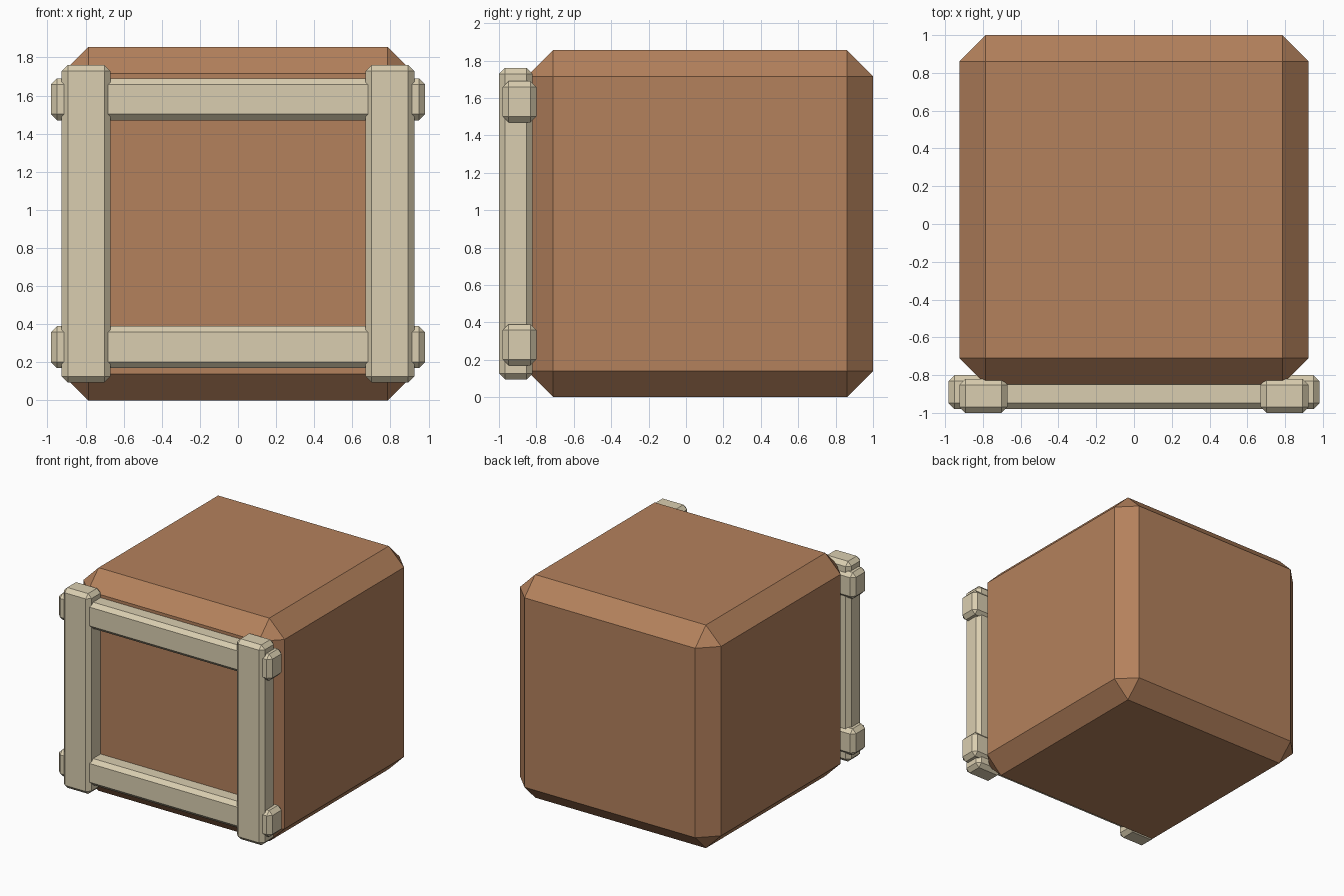
import bpy
import bmesh
from mathutils import Vector

default = bpy.data.objects.get("Cube")
if default:
    bpy.data.objects.remove(default, do_unlink=True)


def make_material(name, rgb):
    mat = bpy.data.materials.new(name)
    mat.use_nodes = True
    color = (*rgb, 1.0)
    mat.diffuse_color = color
    mat.node_tree.nodes["Principled BSDF"].inputs["Base Color"].default_value = color
    return mat


def chamfered_box(name, low, high, chamfer, mat):
    """Flat-shaded box between two corners with all edges chamfered."""
    low, high = Vector(low), Vector(high)
    size = high - low
    bm = bmesh.new()
    bmesh.ops.create_cube(bm, size=1.0)
    for v in bm.verts:
        v.co = Vector(c * s for c, s in zip(v.co, size))
    bmesh.ops.bevel(bm, geom=bm.edges[:], offset=chamfer, offset_type='OFFSET',
                    segments=1, profile=0.5, affect='EDGES')
    bmesh.ops.recalc_face_normals(bm, faces=bm.faces[:])
    mesh = bpy.data.meshes.new(name)
    bm.to_mesh(mesh)
    bm.free()
    mesh.materials.append(mat)
    obj = bpy.data.objects.new(name, mesh)
    obj.location = (low + high) / 2
    bpy.context.scene.collection.objects.link(obj)
    return obj


clay = make_material("clay_brown", (0.456, 0.22, 0.107))
cream = make_material("pale_wood", (0.70, 0.617, 0.434))

# Main block
chamfered_box("body", (-0.925, -0.85, 0), (0.925, 1.0, 1.855), 0.14, clay)

# Upright posts of the front frame
for side, x in (("right", -0.797), ("left", 0.797)):
    chamfered_box(f"{side}_post", (x - 0.128, -1.0, 0.095),
                  (x + 0.128, -0.82, 1.76), 0.032, cream)

# Cross rails running through the posts
for level, z in (("lower", 0.28), ("upper", 1.58)):
    chamfered_box(f"{level}_rail", (-0.982, -0.98, z - 0.11),
                  (0.982, -0.8, z + 0.11), 0.032, cream)
